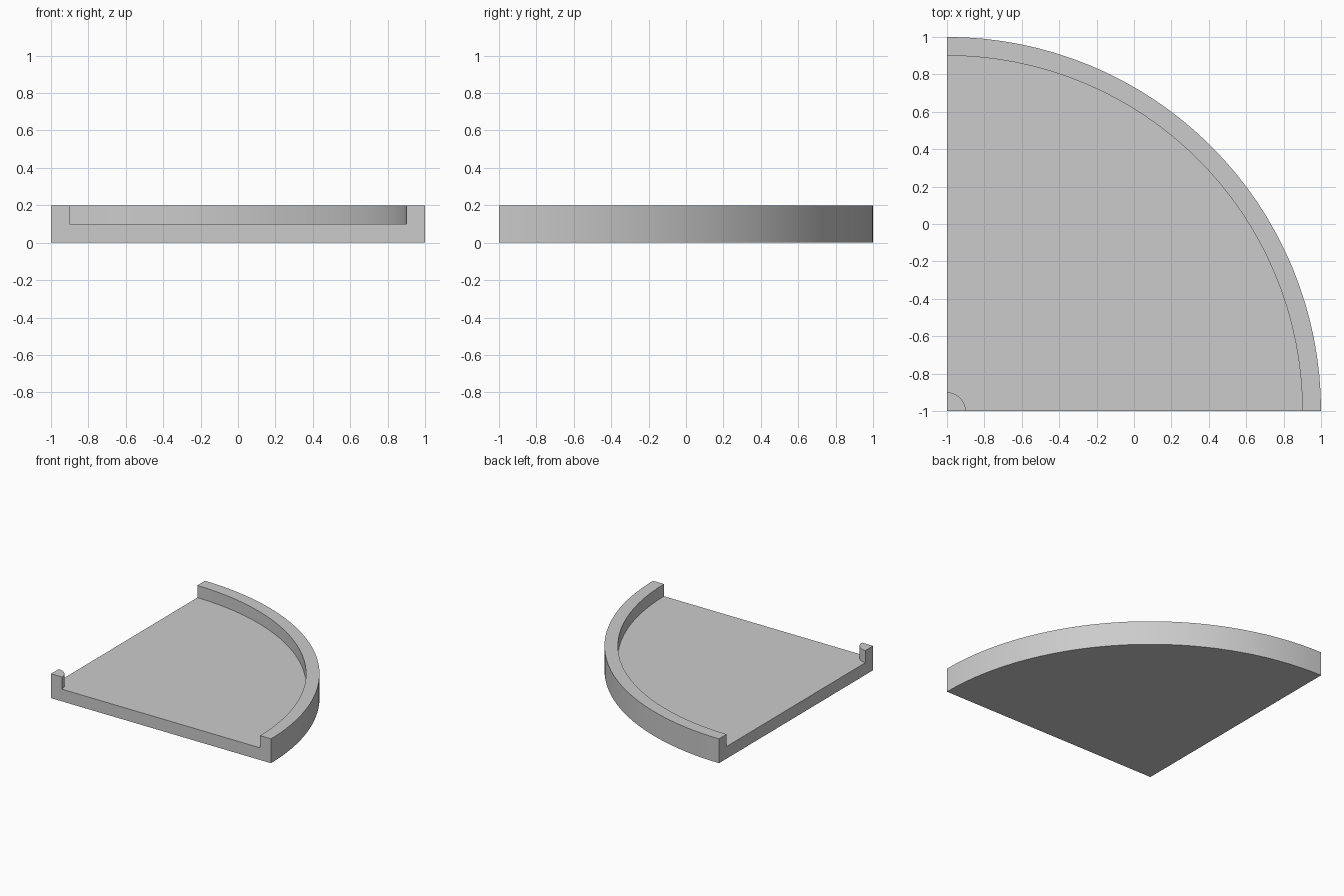
import bpy, bmesh, math

cube = bpy.data.objects.get("Cube")
if cube:
    bpy.data.objects.remove(cube, do_unlink=True)

RADIUS, WALL, FLOOR, HEIGHT, STEPS = 2.0, 0.1, 0.1, 0.2, 32

grey = bpy.data.materials.new("light grey")
grey.use_nodes = True
grey.diffuse_color = (0.6, 0.6, 0.6, 1)
grey.node_tree.nodes["Principled BSDF"].inputs["Base Color"].default_value = grey.diffuse_color

# Cross-section from the corner axis outwards: floor, outer rim, corner post
profile = [(0, 0), (RADIUS, 0), (RADIUS, HEIGHT), (RADIUS - WALL, HEIGHT),
           (RADIUS - WALL, FLOOR), (WALL, FLOOR), (WALL, HEIGHT), (0, HEIGHT)]

# Sweep the cross-section through a quarter turn about the corner
bm = bmesh.new()
rings = []
for i in range(STEPS + 1):
    a = math.pi / 2 * i / STEPS
    rings.append([bm.verts.new((r * math.cos(a) - 1, r * math.sin(a) - 1, z))
                  for r, z in profile])
for a, b in zip(rings, rings[1:]):
    for j in range(len(profile) - 1):
        bm.faces.new((a[j], b[j], b[j + 1], a[j + 1]))

# Straight cut sides
bm.faces.new(rings[0])
bm.faces.new(rings[-1][::-1])
bmesh.ops.remove_doubles(bm, verts=bm.verts[:], dist=1e-5)
bmesh.ops.recalc_face_normals(bm, faces=bm.faces[:])

mesh = bpy.data.meshes.new("quarter_round_tray")
bm.to_mesh(mesh)
bm.free()
mesh.materials.append(grey)
tray = bpy.data.objects.new("quarter_round_tray", mesh)
bpy.context.collection.objects.link(tray)

# Smooth curved walls, crisp corners
bpy.context.view_layer.objects.active = tray
tray.select_set(True)
bpy.ops.object.shade_smooth_by_angle(angle=math.radians(30))
